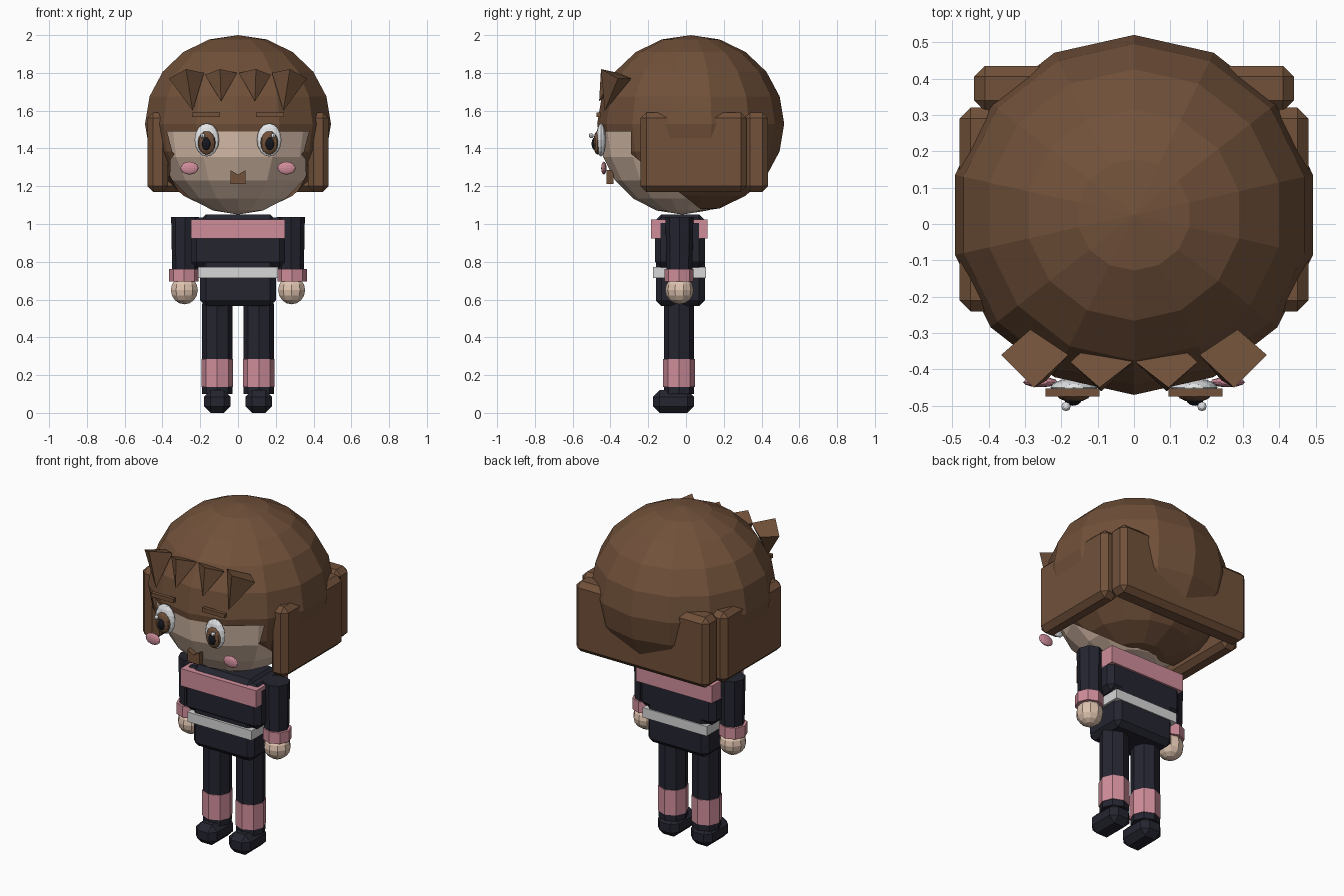
import bpy, bmesh, math
from mathutils import Matrix, Vector

if "Cube" in bpy.data.objects:
    bpy.data.objects.remove(bpy.data.objects["Cube"])


def material(name, r, g, b):
    m = bpy.data.materials.new(name)
    m.diffuse_color = (r, g, b, 1)
    m.use_nodes = True
    m.node_tree.nodes["Principled BSDF"].inputs["Base Color"].default_value = m.diffuse_color
    return m


BROWN = material("hair brown", 0.165, 0.082, 0.042)
SKIN = material("skin", 0.74, 0.55, 0.43)
NAVY = material("dark navy", 0.018, 0.018, 0.03)
PINK = material("pink", 0.63, 0.27, 0.33)
GREY = material("light grey", 0.68, 0.68, 0.68)
WHITE = material("eye white", 0.8, 0.82, 0.84)
BLACK = material("pupil black", 0.008, 0.009, 0.014)


def finish(bm, name, mat, mirror=False):
    bmesh.ops.recalc_face_normals(bm, faces=bm.faces)
    me = bpy.data.meshes.new(name)
    bm.to_mesh(me)
    bm.free()
    me.materials.append(mat)
    ob = bpy.data.objects.new(name, me)
    bpy.context.collection.objects.link(ob)
    if mirror:
        ob.modifiers.new("mirror", "MIRROR").use_axis[0] = True
    return ob


def place(c, s):
    return Matrix.Translation(c) @ Matrix.Diagonal((*s, 1))


def ball(name, mat, c, s, seg=12, rings=8, mirror=False):
    bm = bmesh.new()
    bmesh.ops.create_uvsphere(bm, u_segments=seg, v_segments=rings, radius=1, matrix=place(c, s))
    return finish(bm, name, mat, mirror)


def box(name, mat, lo, hi, bevel=0, mirror=False):
    lo, hi = Vector(lo), Vector(hi)
    bm = bmesh.new()
    bmesh.ops.create_cube(bm, size=1, matrix=place((lo + hi) / 2, hi - lo))
    if bevel:
        bmesh.ops.bevel(bm, geom=bm.edges[:], offset=bevel, segments=1, affect='EDGES', profile=0.5)
    return finish(bm, name, mat, mirror)


def tube(name, mat, x, y, z0, z1, r0, r1=None):
    bm = bmesh.new()
    bmesh.ops.create_cone(bm, cap_ends=True, segments=8, radius1=r0, radius2=r1 or r0,
                          depth=z1 - z0, matrix=Matrix.Translation((x, y, (z0 + z1) / 2)))
    return finish(bm, name, mat, True)


# Head
ball("head", SKIN, (0, -0.02, 1.49), (0.44, 0.44, 0.44), 14, 10)

# Hair cap with the face opening cut away
bm = bmesh.new()
bmesh.ops.create_uvsphere(bm, u_segments=14, v_segments=10, radius=1,
                          matrix=place((0, 0.025, 1.53), (0.505, 0.495, 0.47)))
cuts = [((0, 0, 1.49), (0, 0, 1)), ((0, -0.29, 0), (0, 1, 0)), ((0, -0.29, 1.37), (0, 0.27, 0.34))]
for co, no in cuts:
    bmesh.ops.bisect_plane(bm, geom=bm.verts[:] + bm.edges[:] + bm.faces[:], plane_co=co, plane_no=no)


def below(face, cut):
    return (face.calc_center_median() - Vector(cut[0])).dot(Vector(cut[1])) < 0


gone = [f for f in bm.faces if below(f, cuts[0]) and (below(f, cuts[1]) or below(f, cuts[2]))]
bmesh.ops.delete(bm, geom=gone, context='FACES')
finish(bm, "hair_cap", BROWN)

# Hanging hair blocks at the sides and back
box("side_hair", BROWN, (0.37, -0.24, 1.17), (0.48, 0.32, 1.59), 0.03, True)
box("back_hair", BROWN, (-0.44, 0.31, 1.17), (0.44, 0.435, 1.59), 0.03)


# Fringe spikes: four base corners and a tip
def spike(name, corners, tip):
    bm = bmesh.new()
    base = [bm.verts.new(c) for c in corners]
    t = bm.verts.new(tip)
    bm.faces.new(base)
    for i in range(4):
        bm.faces.new((base[i], base[(i + 1) % 4], t))
    finish(bm, name, BROWN, True)


spike("outer_fringe", [(0.275, -0.45, 1.82), (0.365, -0.36, 1.77), (0.285, -0.29, 1.77), (0.18, -0.36, 1.80)],
      (0.24, -0.43, 1.60))
spike("inner_fringe", [(0.095, -0.45, 1.82), (0.175, -0.38, 1.79), (0.09, -0.30, 1.77), (0.005, -0.38, 1.80)],
      (0.09, -0.46, 1.65))

# Eyes, brows and cheeks
ball("eye_white", WHITE, (0.165, -0.45, 1.445), (0.065, 0.026, 0.088), mirror=True)
ball("iris", BROWN, (0.166, -0.468, 1.43), (0.047, 0.022, 0.063), mirror=True)
ball("pupil", BLACK, (0.168, -0.483, 1.425), (0.024, 0.017, 0.034), mirror=True)
ball("eye_glint", WHITE, (0.187, -0.502, 1.468), (0.013, 0.013, 0.013), 8, 6, True)
box("eyebrow", BROWN, (0.095, -0.474, 1.566), (0.243, -0.452, 1.59), mirror=True)
ball("cheek", PINK, (0.257, -0.435, 1.296), (0.048, 0.014, 0.034), mirror=True)

# Mouth: notched plate
bm = bmesh.new()
outline = [(-0.04, 1.213), (0.04, 1.213), (0.04, 1.285), (0, 1.262), (-0.04, 1.285)]
face = bm.faces.new([bm.verts.new((x, -0.42, z)) for x, z in outline])
ext = bmesh.ops.extrude_face_region(bm, geom=[face])
bmesh.ops.translate(bm, vec=(0, 0.035, 0), verts=[v for v in ext["geom"] if isinstance(v, bmesh.types.BMVert)])
bm.faces.ensure_lookup_table()
if not face.is_valid or len([f for f in bm.faces if len(f.verts) == 5]) < 2:
    bmesh.ops.holes_fill(bm, edges=bm.edges[:], sides=0)
finish(bm, "mouth", BROWN)

# Body, chest band and belt
box("torso", NAVY, (-0.2, -0.16, 0.565), (0.2, 0.1, 1.05), 0.03)
box("shoulders", NAVY, (-0.25, -0.165, 0.77), (0.25, 0.1, 1.035), 0.03)
box("chest_band", PINK, (-0.25, -0.185, 0.922), (0.25, 0.113, 1.025))
box("belt", GREY, (-0.212, -0.175, 0.714), (0.212, 0.107, 0.772))

# Arms
tube("arm", NAVY, 0.28, -0.035, 0.72, 1.036, 0.068, 0.074)
tube("wrist_cuff", PINK, 0.286, -0.037, 0.695, 0.762, 0.078)
ball("hand", SKIN, (0.284, -0.035, 0.65), (0.075, 0.075, 0.075), 10, 8, True)

# Legs and shoes
tube("leg", NAVY, 0.11, -0.037, 0.1, 0.58, 0.08)
tube("ankle_cuff", PINK, 0.11, -0.037, 0.137, 0.286, 0.084)
box("shoe", NAVY, (0.04, -0.175, 0.0), (0.18, 0.043, 0.12), 0.035, True)
